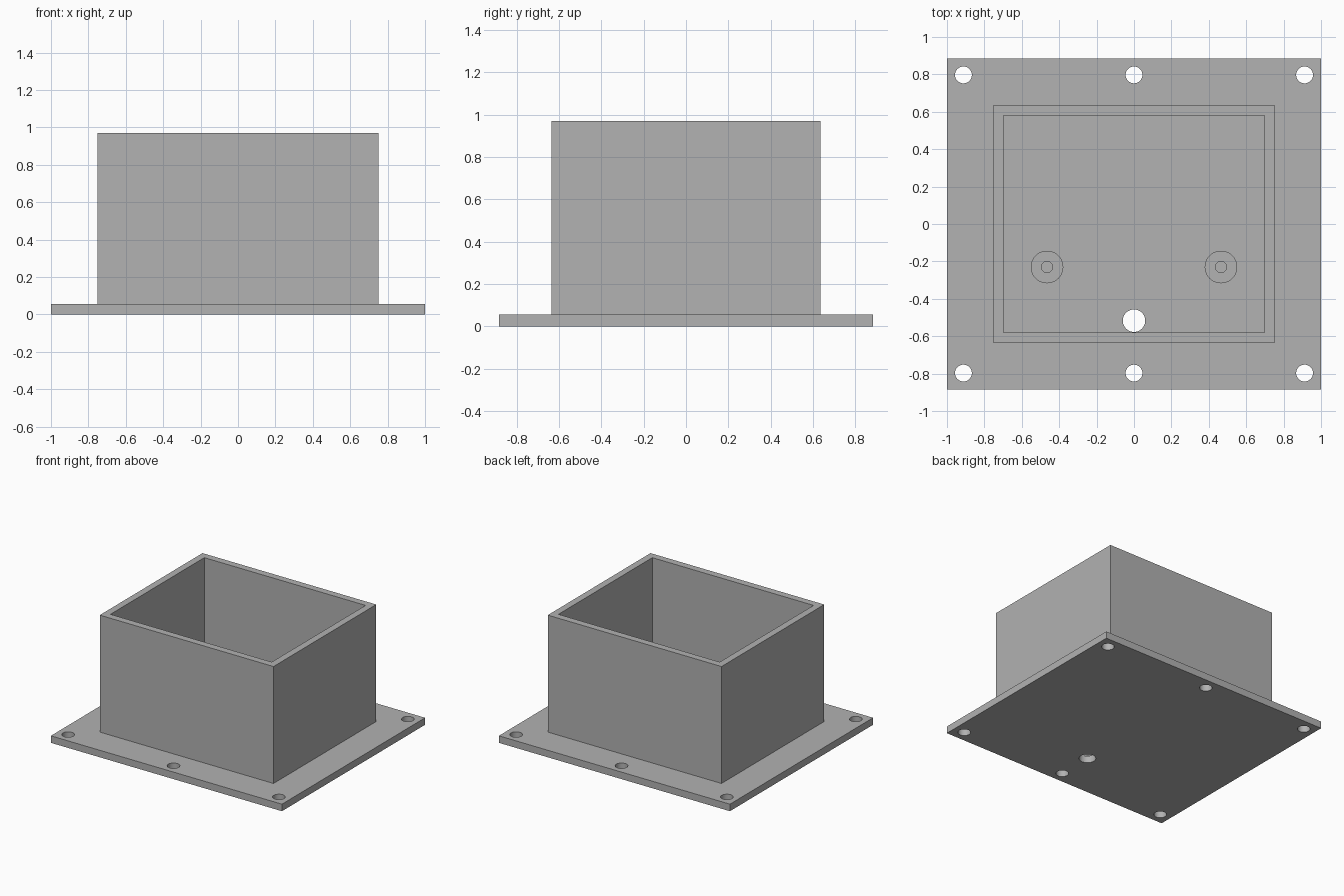
import bpy
import math

cube = bpy.data.objects.get("Cube")
if cube:
    bpy.data.objects.remove(cube, do_unlink=True)

grey = bpy.data.materials.new("light grey")
grey.use_nodes = True
colour = (0.445, 0.445, 0.445, 1)
grey.diffuse_color = colour
grey.node_tree.nodes["Principled BSDF"].inputs["Base Color"].default_value = colour

PLATE_TOP = 0.055
BOX_TOP = 0.97
POST_TOP = 0.22


def box(name, half_x, half_y, z0, z1):
    bpy.ops.mesh.primitive_cube_add(size=2, location=(0, 0, (z0 + z1) / 2))
    obj = bpy.context.object
    obj.name = name
    obj.scale = (half_x, half_y, (z1 - z0) / 2)
    bpy.ops.object.transform_apply(location=True, rotation=False, scale=True)
    obj.data.materials.append(grey)
    return obj


def cylinder(name, x, y, radius, z0, z1):
    bpy.ops.mesh.primitive_cylinder_add(
        vertices=48, radius=radius, depth=z1 - z0, location=(x, y, (z0 + z1) / 2))
    obj = bpy.context.object
    obj.name = name
    obj.data.materials.append(grey)
    return obj


def cut(target, cutter):
    mod = target.modifiers.new("cut", 'BOOLEAN')
    mod.operation = 'DIFFERENCE'
    mod.solver = 'EXACT'
    mod.object = cutter
    bpy.context.view_layer.objects.active = target
    bpy.ops.object.modifier_apply(modifier=mod.name)
    bpy.data.objects.remove(cutter, do_unlink=True)


def smooth(obj):
    bpy.ops.object.select_all(action='DESELECT')
    obj.select_set(True)
    bpy.context.view_layer.objects.active = obj
    bpy.ops.object.shade_smooth_by_angle(angle=math.radians(30))


# Flange plate with screw holes along the front and back, and a cable hole
plate = box("base_plate", 1, 0.885, 0, PLATE_TOP)
for x in (-0.912, 0, 0.912):
    for y in (-0.797, 0.797):
        cut(plate, cylinder("screw_hole", x, y, 0.045, -0.1, 0.2))
cut(plate, cylinder("cable_hole", 0, -0.517, 0.06, -0.1, 0.2))
smooth(plate)

# Open-topped enclosure walls
walls = box("box_walls", 0.752, 0.635, PLATE_TOP, BOX_TOP)
cut(walls, box("cavity", 0.698, 0.58, -0.1, BOX_TOP + 0.1))

# Hollow mounting posts on the floor
for side, x in (("right", -0.465), ("left", 0.465)):
    post = cylinder(side + "_mounting_post", x, -0.23, 0.087, PLATE_TOP, POST_TOP)
    cut(post, cylinder("post_bore", x, -0.23, 0.03, PLATE_TOP - 0.1, POST_TOP + 0.1))
    smooth(post)
